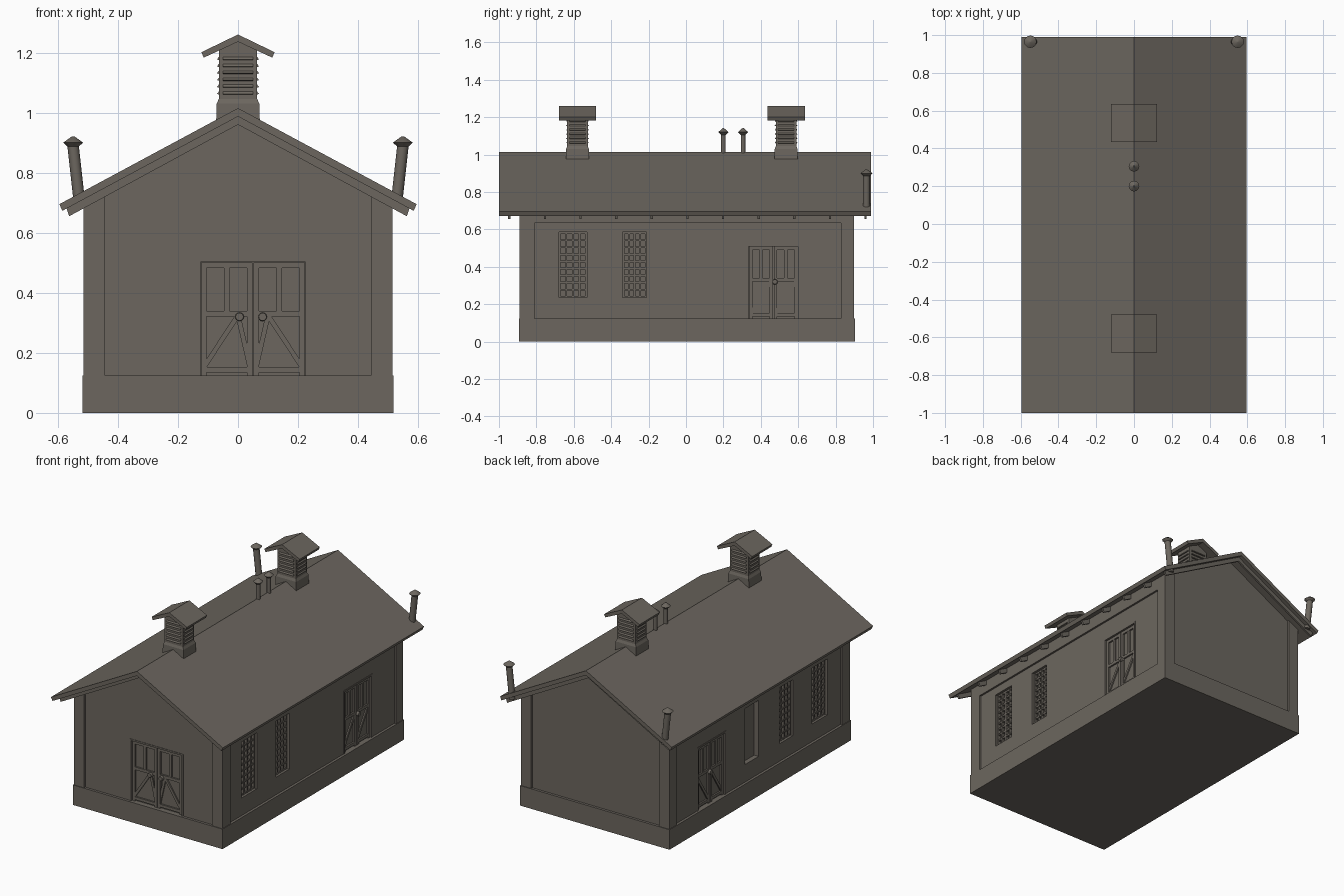
import bpy, bmesh, math
from mathutils import Vector, Matrix

if "Cube" in bpy.data.objects:
    bpy.data.objects.remove(bpy.data.objects["Cube"])

mat = bpy.data.materials.new("weathered grey brown")
mat.diffuse_color = (0.15, 0.134, 0.114, 1)
mat.use_nodes = True
mat.node_tree.nodes["Principled BSDF"].inputs["Base Color"].default_value = mat.diffuse_color


def finish(name, bm, smooth=False):
    bmesh.ops.recalc_face_normals(bm, faces=bm.faces[:])
    me = bpy.data.meshes.new(name)
    bm.to_mesh(me)
    bm.free()
    me.materials.append(mat)
    ob = bpy.data.objects.new(name, me)
    bpy.context.collection.objects.link(ob)
    if smooth:
        bpy.ops.object.select_all(action='DESELECT')
        ob.select_set(True)
        bpy.context.view_layer.objects.active = ob
        bpy.ops.object.shade_smooth_by_angle(angle=math.radians(40))
    return ob


def box(bm, lo, hi):
    c = [(a + b) / 2 for a, b in zip(lo, hi)]
    s = [b - a for a, b in zip(lo, hi)]
    bmesh.ops.create_cube(bm, size=1, matrix=Matrix.Translation(c) @ Matrix.Diagonal((*s, 1)))


def loft(bm, a, b):
    """Closed solid between two matching loops of points."""
    va, vb = [bm.verts.new(p) for p in a], [bm.verts.new(p) for p in b]
    bm.faces.new(va)
    bm.faces.new(vb[::-1])
    n = len(va)
    for i in range(n):
        bm.faces.new((va[i], va[(i + 1) % n], vb[(i + 1) % n], vb[i]))


def prism(bm, half, y0, y1):
    """Extrude a profile, mirrored over x = 0, along y."""
    prof = half + [(-x, z) for x, z in reversed(half) if x > 0]
    loft(bm, [(x, y0, z) for x, z in prof], [(x, y1, z) for x, z in prof])


def chevron(bm, top, eave_top, eave_low, low, y0, y1):
    prof = [(0, top), eave_top, eave_low, (0, low),
            (-eave_low[0], eave_low[1]), (-eave_top[0], eave_top[1])]
    loft(bm, [(x, y0, z) for x, z in prof], [(x, y1, z) for x, z in prof])


def cone(bm, p, q, r1, r2, n=12):
    p, q = Vector(p), Vector(q)
    m = Matrix.Translation((p + q) / 2) @ (q - p).to_track_quat('Z', 'Y').to_matrix().to_4x4()
    bmesh.ops.create_cone(bm, cap_ends=True, segments=n, radius1=r1, radius2=r2,
                          depth=(q - p).length, matrix=m)


# Walls: (u along wall, z, d outwards from the recessed panel) -> world
PX, PF, PB = 0.502, 0.877, 0.887
WALL = {
    "front": lambda u, z, d: (u, -PF - d, z),
    "back": lambda u, z, d: (u, PB + d, z),
    "right": lambda u, z, d: (PX + d, u, z),
    "left": lambda u, z, d: (-PX - d, u, z),
}


def strut(bm, wall, p, q, w, d0, d1):
    """Flat bar lying on a wall from p to q."""
    p, q = Vector(p), Vector(q)
    t = (q - p).normalized()
    n = Vector((-t.y, t.x)) * w / 2
    pts = [p + n, q + n, q - n, p - n]
    loft(bm, *[[WALL[wall](c.x, c.y, d) for c in pts] for d in (d0, d1)])


def slab(bm, wall, u0, u1, z0, z1, d0, d1):
    strut(bm, wall, (u0, (z0 + z1) / 2), (u1, (z0 + z1) / 2), z1 - z0, d0, d1)


# Walls with gables
bm = bmesh.new()
prism(bm, [(0, 0.992), (0.514, 0.715), (0.514, 0.01)], -0.889, 0.899)
body = finish("walls", bm)

windows = [("right", -0.68, -0.53), ("right", -0.34, -0.21),
           ("left", -0.68, -0.53), ("left", -0.34, -0.21)]
doors = [("front", -0.135, 0.235, 0.512), ("right", 0.325, 0.61, 0.52), ("left", 0.325, 0.61, 0.52)]

# Recessed panels, then door and window openings
cuts = [("front", -0.443, 0.443, 0.12, 1.1, 0), ("back", -0.443, 0.443, 0.12, 1.1, 0),
        ("right", -0.81, 0.83, 0.12, 0.635, 0), ("left", -0.81, 0.83, 0.12, 0.635, 0)]
cuts += [(w, a, b, 0.118, h, -0.018) for w, a, b, h in doors]
cuts += [(w, a, b, 0.235, 0.585, -0.03) for w, a, b in windows]
cuts += [("left", 0.0, 0.135, 0.235, 0.585, -0.03)]
for w, a, b, z0, z1, d in cuts:
    bm = bmesh.new()
    slab(bm, w, a, b, z0, z1, d, 0.05)
    cutter = finish("cutter", bm)
    cutter.hide_render = True
    bpy.context.view_layer.objects.active = body
    mod = body.modifiers.new("cut", 'BOOLEAN')
    mod.operation, mod.solver, mod.object = 'DIFFERENCE', 'EXACT', cutter
    bpy.ops.object.modifier_apply(modifier=mod.name)
    bpy.data.objects.remove(cutter)

# Plinth
bm = bmesh.new()
box(bm, (-0.518, -0.893, 0), (0.518, 0.903, 0.125))
finish("plinth", bm)

# Main roof and rafters under it
bm = bmesh.new()
chevron(bm, 1.015, (0.595, 0.695), (0.585, 0.673), 0.987, -1.0, 0.99)
finish("roof", bm)
bm = bmesh.new()
for i in range(11):
    y = -0.945 + i * 0.1905
    chevron(bm, 0.99, (0.572, 0.684), (0.562, 0.655), 0.96, y - 0.006, y + 0.006)
finish("rafters", bm)

# Window bars
for i, (w, a, b) in enumerate(windows):
    bm = bmesh.new()
    for k in range(5):
        u = a + 0.005 + (b - a - 0.01) * k / 4
        strut(bm, w, (u, 0.235), (u, 0.585), 0.01, -0.032, -0.014)
    for k in range(10):
        z = 0.24 + 0.34 * k / 9
        strut(bm, w, (a, z), (b, z), 0.01, -0.032, -0.016)
    finish(f"window_bars_{i + 1}", bm)


def leaf(bm, w, a, b, top):
    """Door leaf: rails, stiles and lower braces."""
    m, f = (a + b) / 2, 0.018
    for u in (a + f / 2, b - f / 2):
        strut(bm, w, (u, 0.125), (u, top), f, -0.02, -0.007)
    for z in (0.143, 0.33, top - f / 2):
        strut(bm, w, (a, z), (b, z), f, -0.02, -0.008)
    strut(bm, w, (m, 0.33), (m, top), f, -0.02, -0.009)


# Doors with frame, braces and round handles
for w, a, b, top in doors:
    bm = bmesh.new()
    for u in (a + 0.005, b - 0.005):
        strut(bm, w, (u, 0.12), (u, top), 0.01, -0.02, 0.003)
    strut(bm, w, (a, top - 0.005), (b, top - 0.005), 0.01, -0.02, 0.003)
    m = (a + b) / 2
    leaf(bm, w, a + 0.012, m - 0.002, top - 0.012)
    leaf(bm, w, m + 0.002, b - 0.012, top - 0.012)
    if w == "front":
        braces = [(a + 0.02, m - 0.05), (m - 0.01, m - 0.05), (m + 0.01, m + 0.05), (b - 0.02, m + 0.05)]
        knobs = [m - 0.045, m + 0.032]
    else:
        braces, knobs = [(a + 0.02, m - 0.01), (m + 0.01, b - 0.02)], [m + 0.008]
    for lo, hi in braces:
        strut(bm, w, (lo, 0.15), (hi, 0.325), 0.016, -0.02, -0.01)
    for u in knobs:
        cone(bm, WALL[w](u, 0.32, -0.015), WALL[w](u, 0.32, 0.008), 0.015, 0.013)
    finish(f"{w}_door", bm)

# Louvred cupolas on the ridge
for i, cy in enumerate((-0.58, 0.535)):
    bm = bmesh.new()
    ring = lambda x, y, z: [(x, cy - y, z), (x, cy + y, z), (-x, cy + y, z), (-x, cy - y, z)]
    loft(bm, ring(0.073, 0.063, 0.96), ring(0.071, 0.061, 1.03))
    loft(bm, ring(0.071, 0.061, 1.03), ring(0.064, 0.055, 1.045))
    prism(bm, [(0, 1.243), (0.064, 1.215), (0.064, 1.04)], cy - 0.055, cy + 0.055)
    for k in range(6):
        z = 1.062 + k * 0.023
        for s in (-1, 1):
            y0, y1 = cy + s * 0.052, cy + s * 0.061
            loft(bm, [(-0.05, y0, z + 0.012), (-0.05, y1, z), (-0.05, y0, z - 0.003)],
                 [(0.05, y0, z + 0.012), (0.05, y1, z), (0.05, y0, z - 0.003)])
            x0, x1 = s * 0.061, s * 0.070
            loft(bm, [(x0, cy - 0.043, z + 0.012), (x1, cy - 0.043, z), (x0, cy - 0.043, z - 0.003)],
                 [(x0, cy + 0.043, z + 0.012), (x1, cy + 0.043, z), (x0, cy + 0.043, z - 0.003)])
    finish(f"cupola_{i + 1}", bm)
    bm = bmesh.new()
    chevron(bm, 1.26, (0.122, 1.201), (0.114, 1.183), 1.236, cy - 0.1, cy + 0.1)
    finish(f"cupola_roof_{i + 1}", bm)

# Vent pipes: (name, foot, head, pipe radius, cap radius)
pipes = [("ridge_vent_1", (0, 0.2, 0.98), (0, 0.2, 1.108), 0.012, 0.028),
         ("ridge_vent_2", (0, 0.305, 0.98), (0, 0.305, 1.108), 0.012, 0.028),
         ("eave_vent_right", (0.527, 0.965, 0.69), (0.549, 0.965, 0.888), 0.019, 0.033),
         ("eave_vent_left", (-0.527, 0.965, 0.69), (-0.549, 0.965, 0.888), 0.019, 0.033)]
for name, p, q, r, cap in pipes:
    bm = bmesh.new()
    cone(bm, p, q, r, r)
    x, y, z = q
    mid = z + 0.012
    cone(bm, (x, y, z - 0.008), (x, y, mid), r * 0.6, cap)
    cone(bm, (x, y, mid), (x, y, mid + 0.021), cap, 0.004)
    finish(name, bm, smooth=True)
